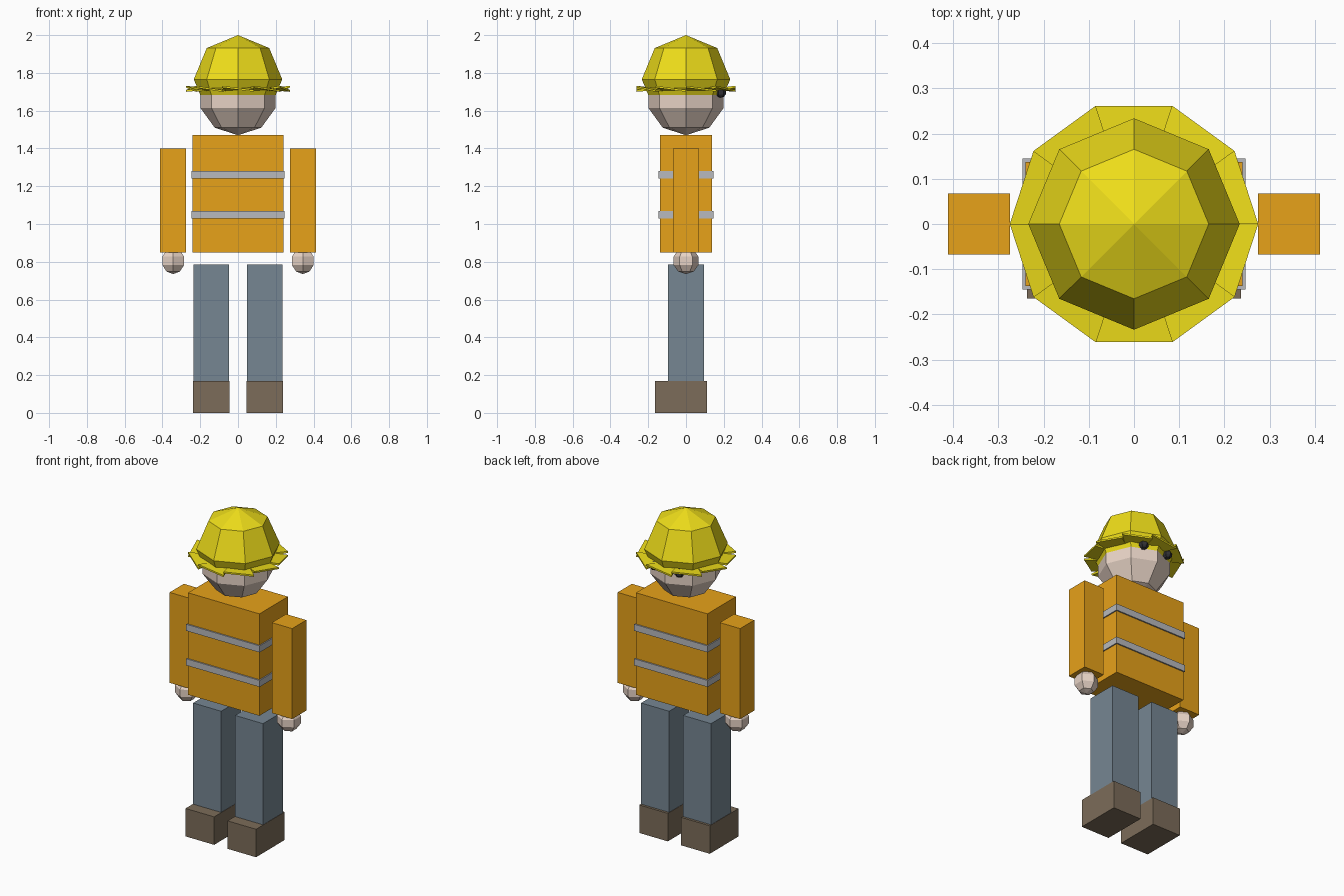
import bpy, bmesh
from math import cos, sin, tau

if "Cube" in bpy.data.objects:
    bpy.data.objects.remove(bpy.data.objects["Cube"])


def material(name, rgb):
    m = bpy.data.materials.new(name)
    m.diffuse_color = (*rgb, 1)
    m.use_nodes = True
    m.node_tree.nodes["Principled BSDF"].inputs["Base Color"].default_value = m.diffuse_color
    return m


ORANGE = material("orange", (0.80, 0.36, 0.01))
SILVER = material("silver", (0.48, 0.49, 0.51))
DENIM = material("denim", (0.18, 0.24, 0.29))
LEATHER = material("leather", (0.20, 0.15, 0.10))
SKIN = material("skin", (0.80, 0.65, 0.56))
YELLOW = material("yellow", (0.85, 0.72, 0.01))
DARK = material("dark", (0.03, 0.03, 0.035))


def finish(name, bm, mat):
    bmesh.ops.recalc_face_normals(bm, faces=bm.faces)
    me = bpy.data.meshes.new(name)
    bm.to_mesh(me)
    bm.free()
    me.materials.append(mat)
    ob = bpy.data.objects.new(name, me)
    bpy.context.collection.objects.link(ob)
    return ob


def box(name, x, y, z, mat):
    bm = bmesh.new()
    bmesh.ops.create_cube(bm, size=1)
    for v in bm.verts:
        v.co = [(lo + hi) / 2 + c * (hi - lo) for c, (lo, hi) in zip(v.co, (x, y, z))]
    return finish(name, bm, mat)


def ball(name, loc, r, segs, rings, mat):
    bm = bmesh.new()
    bmesh.ops.create_uvsphere(bm, u_segments=segs, v_segments=rings, radius=r)
    bmesh.ops.translate(bm, verts=bm.verts, vec=loc)
    return finish(name, bm, mat)


# Torso with reflective bands
box("torso", (-.24, .24), (-.137, .137), (.85, 1.47), ORANGE)
for name, z in (("lower_band", 1.05), ("upper_band", 1.26)):
    box(name, (-.247, .247), (-.145, .145), (z - .02, z + .02), SILVER)

# Limbs and eyes, left and right
for side, s in (("left", -1), ("right", 1)):
    def span(a, b):
        return sorted((s * a, s * b))
    box(side + "_arm", span(.275, .412), (-.068, .068), (.85, 1.40), ORANGE)
    ball(side + "_hand", (s * .343, 0, .805), .07, 6, 5, SKIN)
    box(side + "_leg", span(.047, .235), (-.095, .095), (.16, .785), DENIM)
    box(side + "_boot", span(.045, .237), (-.165, .11), (0, .17), LEATHER)
    ball(side + "_eye", (s * .085, .185, 1.695), .027, 6, 5, DARK)

# Head and helmet shell
ball("head", (0, 0, 1.68), .21, 8, 5, SKIN)
ball("helmet", (0, 0, 1.766), .234, 8, 4, YELLOW)

# Saw-tooth brim: ten thin blades, each sloping from high to low
bm = bmesh.new()
for i in range(10):
    ends = []
    for a, zo in ((i * tau / 10, 1.732), ((i + 1) * tau / 10, 1.710)):
        ends.append([bm.verts.new((r * cos(a), r * sin(a), z)) for r, z in
                     ((.2, 1.722), (.275, zo), (.275, zo - .010), (.2, 1.706))])
    p, q = ends
    bm.faces.new(p)
    bm.faces.new(q[::-1])
    for k in range(4):
        n = (k + 1) % 4
        bm.faces.new((p[k], p[n], q[n], q[k]))
finish("helmet_brim", bm, YELLOW)
